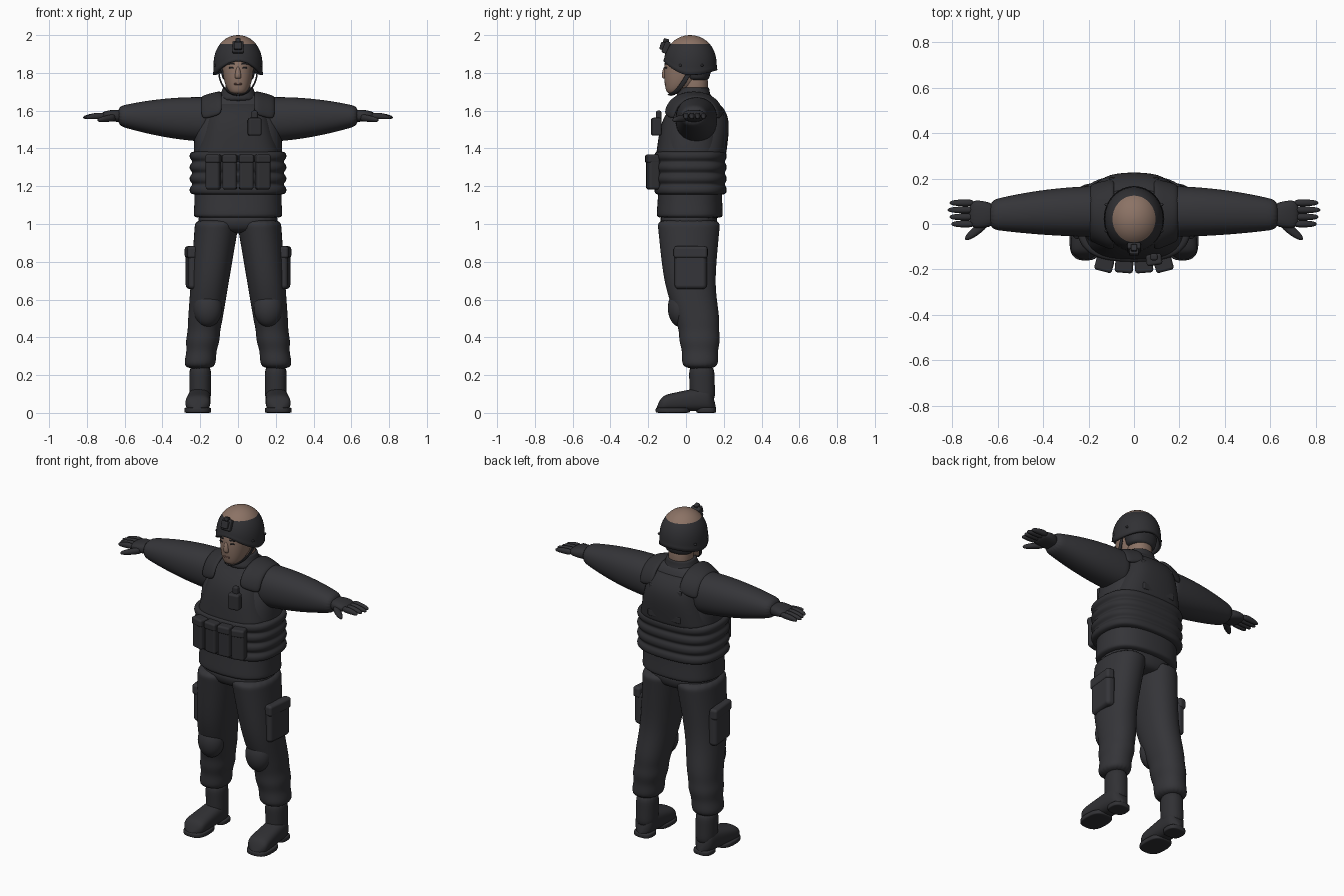
import bpy
import bmesh
from math import sin, cos, pi, tanh, copysign
from mathutils import Matrix, Vector

if "Cube" in bpy.data.objects:
    bpy.data.objects.remove(bpy.data.objects["Cube"], do_unlink=True)


def material(name, *colour):
    mat = bpy.data.materials.new(name)
    mat.use_nodes = True
    mat.diffuse_color = (*colour, 1)
    mat.node_tree.nodes["Principled BSDF"].inputs["Base Color"].default_value = (*colour, 1)
    return mat


fabric = material("dark fabric", .035, .035, .04)
gear = material("gear black", .03, .03, .034)
skin = material("skin", .26, .17, .13)
lips = material("lip brown", .17, .09, .07)
SIDES = (("left_", 1), ("right_", -1))


def finish(name, bm, *mats):
    bmesh.ops.recalc_face_normals(bm, faces=bm.faces[:])
    for face in bm.faces:
        face.smooth = True
    mesh = bpy.data.meshes.new(name)
    bm.to_mesh(mesh)
    bm.free()
    for mat in mats:
        mesh.materials.append(mat)
    obj = bpy.data.objects.new(name, mesh)
    bpy.context.collection.objects.link(obj)
    return obj


def subdivide(obj):
    modifier = obj.modifiers.new("smooth", "SUBSURF")
    modifier.levels = modifier.render_levels = 2


def steps(count):
    return [k / count for k in range(count + 1)]


def bridge(bm, loops):
    """Join closed loops of vertices and return the rows of new faces."""
    rows = []
    for low, high in zip(loops, loops[1:]):
        nexts = zip(low, high, high[1:] + high[:1], low[1:] + low[:1])
        rows.append([bm.faces.new(corners) for corners in nexts])
    return rows


def loft(name, mat, rings, axis="z", side=1, power=2.2, sides=20):
    """Skin rings of (position, centre u, centre v, radius u, radius v)."""
    bm = bmesh.new()
    loops = []
    for t, centre_u, centre_v, radius_u, radius_v in rings:
        loop = []
        for i in range(sides):
            c, s = cos(2 * pi * i / sides), sin(2 * pi * i / sides)
            u = centre_u + radius_u * copysign(abs(c) ** (2 / power), c)
            v = centre_v + radius_v * copysign(abs(s) ** (2 / power), s)
            x, y, z = {"z": (u, v, t), "x": (t, u, v), "y": (u, t, v)}[axis]
            loop.append(bm.verts.new((side * x, y, z)))
        loops.append(loop)
    bridge(bm, loops)
    bm.faces.new(loops[0])
    bm.faces.new(loops[-1])
    subdivide(finish(name, bm, mat))


def box(name, mat, loc, size, bevel=.01, turn=0, tilt=0):
    bm = bmesh.new()
    bmesh.ops.create_cube(bm, size=1)
    spin = Matrix.Rotation(turn, 4, "Z") @ Matrix.Rotation(tilt, 4, "X")
    place = Matrix.Translation(loc) @ spin @ Matrix.Diagonal((*size, 1))
    bmesh.ops.transform(bm, matrix=place, verts=bm.verts[:])
    modifier = finish(name, bm, mat).modifiers.new("round", "BEVEL")
    modifier.width, modifier.segments, modifier.harden_normals = bevel, 3, True


def ball(name, mat, loc, size):
    bm = bmesh.new()
    bmesh.ops.create_uvsphere(bm, u_segments=24, v_segments=16, radius=1)
    place = Matrix.Translation(loc) @ Matrix.Diagonal((*size, 1))
    bmesh.ops.transform(bm, matrix=place, verts=bm.verts[:])
    finish(name, bm, mat)


def band(name, mat, pairs, thick):
    """Strip between pairs of edge points."""
    bm = bmesh.new()
    rows = [[bm.verts.new(Vector(a).lerp(Vector(b), t)) for t in steps(2)] for a, b in pairs]
    for p, q in zip(rows, rows[1:]):
        for k in range(2):
            bm.faces.new((p[k], p[k + 1], q[k + 1], q[k]))
    obj = finish(name, bm, mat)
    modifier = obj.modifiers.new("thickness", "SOLIDIFY")
    modifier.thickness, modifier.offset = thick, 0
    subdivide(obj)


# Jacket body and hips
loft("jacket", fabric, [
    (1.03, 0, .02, .23, .17), (1.04, 0, .02, .24, .18), (1.13, 0, .02, .23, .17),
    (1.4, 0, .03, .24, .17), (1.5, 0, .035, .23, .155), (1.6, 0, .05, .205, .125),
    (1.67, 0, .055, .15, .09), (1.7, 0, .05, .08, .07)], power=2.5)
loft("hips", fabric, [
    (.95, 0, .02, .12, .12), (.98, 0, .015, .21, .15), (1.08, 0, .015, .23, .165)], power=2.5)

# Vest: padded lower bands, then the chest and back panel
bands = []
for t in steps(16):
    bulge = abs(sin(4 * pi * t)) ** .5
    bands.append((1.15 + .24 * t, 0, .024, .24 + .02 * bulge, .18 + .014 * bulge))
loft("vest_lower_bands", gear, bands, power=2.8)
loft("vest_panel", gear, [
    (1.35 + .31 * t, 0, .025 + .04 * t, .235 - .09 * t, .187 - .1 * t ** 5) for t in steps(8)], power=3)
for t in steps(3):
    box("back_rib", gear, (0, .208 - .01 * t, 1.42 + .15 * t), (.22, .016, .042))
loft("collar", gear, [
    (1.64, 0, .04, .125, .115), (1.69, 0, .04, .09, .085), (1.725, 0, .045, .083, .08),
    (1.72, 0, .045, .07, .07)])

# Pouches and radio on the chest
for k in range(4):
    off = k - 1.5
    x, y, turn = off * .087, -.183 + .006 * abs(off), off * .17
    box("magazine_pouch", gear, (x, y, 1.275), (.076, .06, .185), .014, turn)
    box("pouch_flap", gear, (x, y - .004, 1.345), (.08, .062, .045), .012, turn)
box("radio", gear, (.088, -.157, 1.515), (.07, .05, .095), .012, .15)
box("radio_clip", gear, (.088, -.145, 1.575), (.034, .03, .05))

for label, side in SIDES:
    # Shoulder strap pads
    edges = []
    for t in steps(8):
        a = .1 + (pi - .2) * t
        y, z = .155 * cos(a), 1.55 + .147 * sin(a) ** .7
        edges.append(((side * .085, .04 - y, z), (side * .195, .05 - y * .76, z - .03)))
    band(label + "shoulder_pad", gear, edges, .026)

    # Sleeve, glove, fingers and thumb
    loft(label + "sleeve", fabric, [
        (.14 + .5 * t, .055 - .015 * t * t, 1.552 + .02 * t, .113 - .05 * t * t, .12 - .07 * t * t)
        for t in steps(9)], "x", side)
    loft(label + "glove", gear, [
        (.6, .04, 1.57, .045, .035), (.67, .042, 1.575, .064, .032), (.73, .044, 1.572, .06, .018)],
        "x", side, 2.6)
    for k in range(4):
        y, tip = .031 * k, .824 - .009 * abs(k - 2)
        loft(label + "finger", gear, [
            (.7, y, 1.573, .016, .019), (.76, y, 1.572, .017, .018), (tip, y, 1.563, .01, .01)],
            "x", side, sides=10)
    loft(label + "thumb", gear, [
        (.645 + .1 * t, .005 - .07 * t, 1.565 - .015 * t, .02 + .02 * t - .03 * t ** 3, .02 - .01 * t ** 3)
        for t in steps(4)], "x", side, sides=10)

    # Trouser leg, gathered above the boot
    leg = []
    for k in range(17):
        rise = .05 * k
        z, fold = .23 + rise, .006 * sin(2.5 * k) * (k < 5)
        leg.append((z, .205 - .12 * rise, .045 - .03 * tanh(8 * (z - .57)),
                    .079 + .05 * rise + fold, .09 + .1 * rise + fold))
    loft(label + "trouser_leg", fabric, leg, side=side)
    ball(label + "knee_pad", fabric, (side * .16, -.03, .555), (.077, .066, .1))

    # Thigh cargo pocket
    box(label + "cargo_pocket", fabric, (side * .243, .025, .755), (.055, .17, .2), .022, side * -.1)
    box(label + "pocket_flap", fabric, (side * .25, .025, .85), (.05, .18, .065), .016, side * -.1)

    # Boot: shaft, foot, heel and sole
    loft(label + "boot_shaft", gear, [
        (.05 + .21 * t, .2, .088 - .006 * t, .058, .068) for t in steps(3)], side=side)
    foot = []
    for t in steps(12):
        taper = (1.02 - (2 * t - 1) ** 8) ** .5
        half = (.072 - .033 * t) * taper
        foot.append((.16 - .32 * t, .2 + .016 * t, .008 + half, (.056 + .013 * t) * taper, half))
    loft(label + "boot_foot", gear, foot, "y", side, 2.6)
    for part, x, y, wide, long in (("heel", .2, .107, .058, .054), ("sole", .213, -.07, .072, .092)):
        loft(label + "boot_" + part, gear, [
            (z, x, y, wide - inset, long - inset)
            for z, inset in ((0, .006), (.002, 0), (.025, 0), (.03, .005))], side=side, power=2.8)

# Head, neck and face
loft("neck", skin, [(z, 0, .047, .068, .07) for z in (1.65, 1.73, 1.82)])
loft("head", skin, [
    (1.688, 0, -.06, .03, .03), (1.7, 0, -.055, .048, .05), (1.73, 0, -.03, .067, .082),
    (1.78, 0, -.015, .08, .103), (1.87, 0, 0, .088, .117), (1.92, 0, .015, .075, .1)])
loft("nose", skin, [
    (1.768, 0, -.108, .014, .01), (1.778, 0, -.116, .019, .018), (1.84, 0, -.106, .009, .012)], sides=12)
box("mouth", lips, (0, -.109, 1.741), (.04, .009, .009), .003)
for label, side in SIDES:
    for part, z, wide in (("eyebrow", 1.848, .034), ("eye", 1.827, .024)):
        box(label + part, gear, (side * .036, -.107, z), (wide, .009, .007), .002, side * .22)

# Helmet dome with a skin-coloured crown
bm = bmesh.new()
loops = []
edge = 1.954
for row in range(14):
    loop = []
    for a in steps(48)[:-1]:
        c, s = cos(2 * pi * a), sin(2 * pi * a)
        rim = 1.79 + (.075 if s < 0 else .025) * s * s
        lower, upper = min(row / 8, 1), max(row - 8, 0) / 5
        z = rim + (edge - rim) * lower + .0459 * sin(upper * pi / 2)
        r = (1 - max(0, (z - 1.83) / .17) ** 2.4) ** .5 + .025 * (row == 0)
        loop.append(bm.verts.new((.13 * r * c, .022 + .141 * r * s, z)))
    loops.append(loop)
for faces in bridge(bm, loops)[8:] + [[bm.faces.new(loops[-1])]]:
    for face in faces:
        face.material_index = 1
modifier = finish("helmet", bm, gear, skin).modifiers.new("thickness", "SOLIDIFY")
modifier.thickness = .014

# Helmet mount, bolts, neck pad and chin strap
box("mount_plate", gear, (0, -.105, 1.935), (.06, .03, .065), .008, tilt=-.4)
box("mount_block", gear, (0, -.122, 1.942), (.042, .03, .042), .006, tilt=-.3)
box("mount_latch", gear, (0, -.105, 1.97), (.026, .03, .022), .005, tilt=-.3)
loft("neck_pad", gear, [
    (1.755 + .085 * t, 0, .058, .08 + .02 * t, .06 + .025 * t) for t in steps(3)])
for label, side in SIDES:
    edges = []
    for t in steps(6):
        x, y, z = side * .102 * cos(t * pi / 2), .02 - .112 * t, 1.81 - .125 * sin(t * pi / 2)
        edges.append(((x, y - .012, z), (x, y + .014, z - .006)))
    band(label + "chin_strap", gear, edges, .008)
    for y in (-.03, .085):
        ball(label + "helmet_bolt", gear, (side * .122, y, 1.84), (.007, .007, .007))
